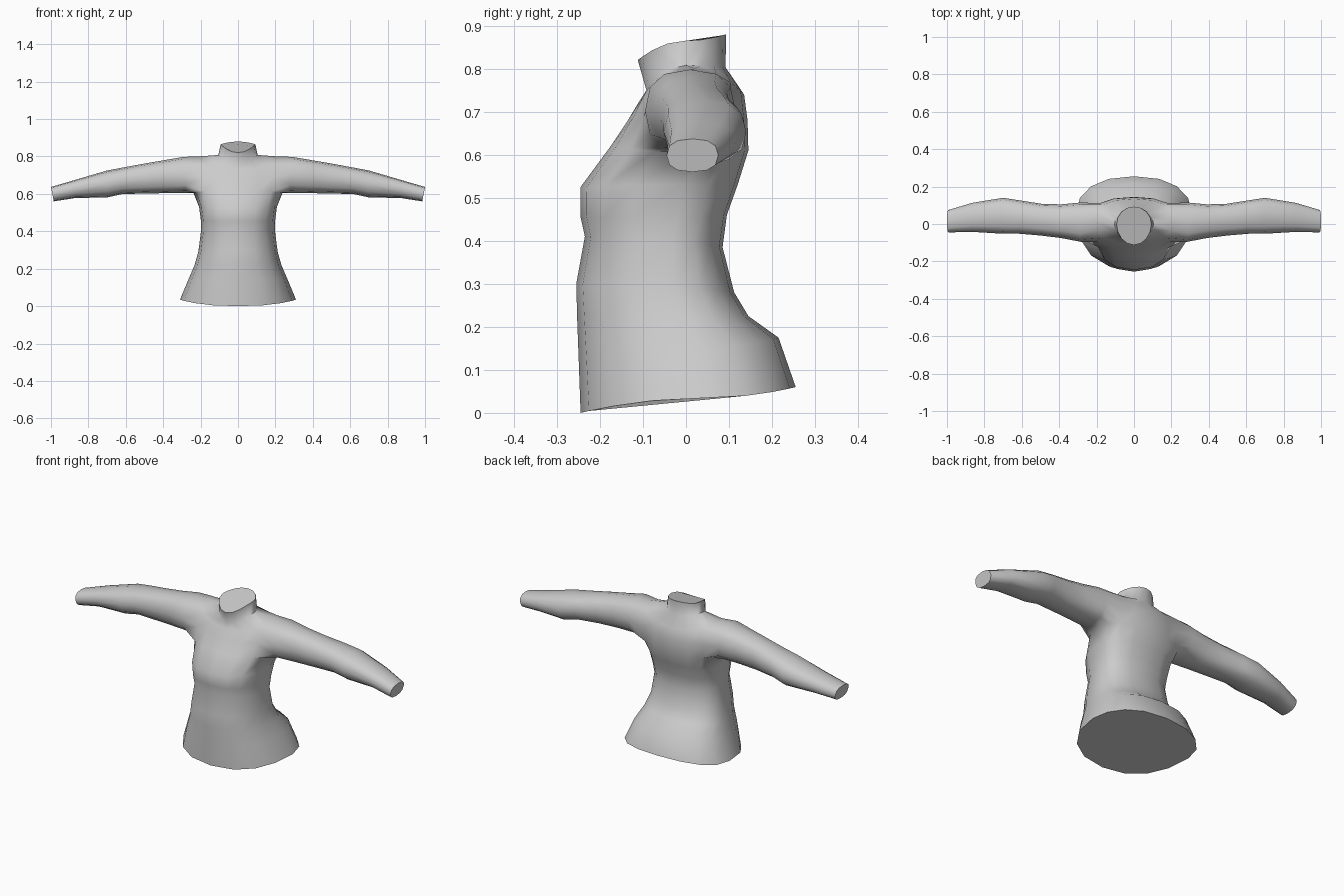
import bpy, bmesh, math

old = bpy.data.objects.get("Cube")
if old:
    bpy.data.objects.remove(old, do_unlink=True)

mat = bpy.data.materials.new("light grey cloth")
mat.use_nodes = True
mat.diffuse_color = (0.6, 0.6, 0.6, 1)
mat.node_tree.nodes["Principled BSDF"].inputs["Base Color"].default_value = (0.6, 0.6, 0.6, 1)

SIDES = 16
# Torso rings: half width, front y, side y, back y, front z, side z, back z, squareness
RINGS = [
    (0.31, -0.245, 0.05, 0.255, 0.00, 0.035, 0.06, 2.3),
    (0.262, -0.25, 0.03, 0.215, 0.14, 0.15, 0.175, 2.4),
    (0.232, -0.253, 0.00, 0.145, 0.22, 0.22, 0.225, 2.3),
    (0.212, -0.255, -0.03, 0.112, 0.30, 0.29, 0.28, 2.3),
    (0.198, -0.235, -0.03, 0.085, 0.41, 0.40, 0.385, 2.3),
    (0.198, -0.245, -0.02, 0.095, 0.455, 0.455, 0.46, 2.5),
    (0.208, -0.245, -0.01, 0.12, 0.525, 0.53, 0.53, 2.5),
    (0.238, -0.175, 0.01, 0.145, 0.62, 0.605, 0.61, 2.4),   # armpit
    (0.245, -0.135, 0.015, 0.143, 0.68, 0.70, 0.68, 2.4),
    (0.215, -0.108, 0.02, 0.135, 0.725, 0.80, 0.74, 2.3),   # shoulder
    (0.105, -0.092, 0.00, 0.092, 0.75, 0.808, 0.803, 2.0),  # neck base
    (0.093, -0.112, 0.00, 0.093, 0.82, 0.865, 0.88, 2.0),
]
# Sleeve rings: x at top, x at bottom, front y, back y, bottom z, top z
SLEEVE = [
    (0.29, 0.28, -0.095, 0.115, 0.606, 0.798),
    (0.39, 0.39, -0.075, 0.105, 0.604, 0.781),
    (0.49, 0.50, -0.062, 0.108, 0.602, 0.764),
    (0.61, 0.62, -0.052, 0.127, 0.599, 0.742),
    (0.70, 0.70, -0.052, 0.14, 0.581, 0.725),
    (0.86, 0.87, -0.042, 0.113, 0.578, 0.678),
    (1.00, 0.985, -0.045, 0.075, 0.56, 0.637),
]


def power(v, n):
    return math.copysign(abs(v) ** (2 / n), v)


bm = bmesh.new()

# Torso and neck skin, leaving out the two sleeve openings
grid = []
for hw, yf, ys, yb, zf, zs, zb, n in RINGS:
    ring = []
    for k in range(SIDES):
        a = 2 * math.pi * k / SIDES
        c, s = power(math.cos(a), n), power(math.sin(a), n)
        y_end, z_end = (yb, zb) if s > 0 else (yf, zf)
        t = abs(s)
        ring.append(bm.verts.new((hw * c, ys + (y_end - ys) * t, zs + (z_end - zs) * t * t)))
    grid.append(ring)

LOW, MID, TOP = 7, 8, 9
for i in range(len(grid) - 1):
    for k in range(SIDES):
        if LOW <= i < TOP and k in (14, 15, 0, 1, 6, 7, 8, 9):
            continue
        m = (k + 1) % SIDES
        bm.faces.new((grid[i][k], grid[i][m], grid[i + 1][m], grid[i + 1][k]))
bm.faces.new(grid[0])
bm.faces.new(grid[-1])

# Sleeves grow from the openings, mirrored left and right
for side in (1, -1):
    def pick(row, k):
        return grid[row][k % SIDES if side > 0 else (8 - k) % SIDES]
    loop = [pick(LOW, k) for k in range(-2, 3)] + [pick(MID, 2)]
    loop += [pick(TOP, k) for k in range(2, -3, -1)] + [pick(MID, -2)]
    for xt, xb, yf, yb, zb, zt in SLEEVE:
        ring = []
        for j in range(12):
            a = math.radians(-150 + 30 * j)
            c, s = power(math.cos(a), 2.5), power(math.sin(a), 2.5)
            x = (xt + xb) / 2 + (xt - xb) / 2 * s
            ring.append(bm.verts.new((side * x, (yf + yb) / 2 + (yb - yf) / 2 * c,
                                      (zb + zt) / 2 + (zt - zb) / 2 * s)))
        for j in range(12):
            m = (j + 1) % 12
            bm.faces.new((loop[j], loop[m], ring[m], ring[j]))
        loop = ring
    bm.faces.new(loop)

bmesh.ops.recalc_face_normals(bm, faces=bm.faces)
mesh = bpy.data.meshes.new("long_sleeved_top")
bm.to_mesh(mesh)
bm.free()
mesh.materials.append(mat)
top = bpy.data.objects.new("long_sleeved_top", mesh)
bpy.context.collection.objects.link(top)

# Smooth cloth with crisp hem, cuffs and collar
bpy.ops.object.select_all(action='DESELECT')
top.select_set(True)
bpy.context.view_layer.objects.active = top
bpy.ops.object.shade_smooth_by_angle(angle=math.radians(65))
